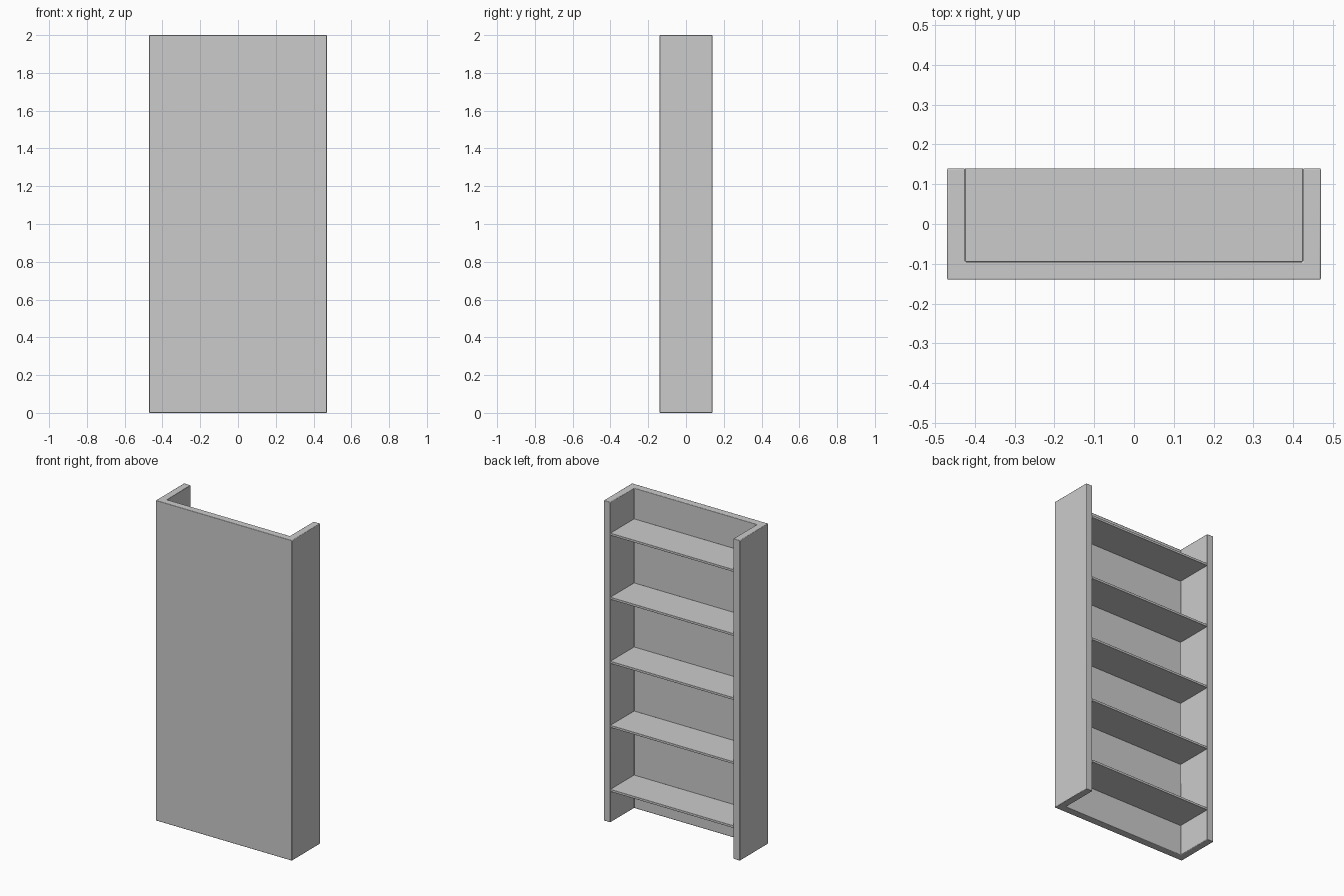
import bpy, bmesh

if "Cube" in bpy.data.objects:
    bpy.data.objects.remove(bpy.data.objects["Cube"])

W, D, H = 0.47, 0.14, 2.0   # half width, half depth, height
T = 0.045                   # panel thickness


def finish(name, bm, bevel):
    bmesh.ops.recalc_face_normals(bm, faces=bm.faces)
    mesh = bpy.data.meshes.new(name)
    bm.to_mesh(mesh)
    bm.free()
    ob = bpy.data.objects.new(name, mesh)
    bpy.context.collection.objects.link(ob)
    mod = ob.modifiers.new("soft_edges", 'BEVEL')
    mod.width = bevel
    mod.segments = 2
    bpy.context.view_layer.objects.active = ob
    ob.select_set(True)
    bpy.ops.object.shade_smooth_by_angle()
    ob.select_set(False)
    return ob


# Shell: U-shaped profile (two sides and closed panel) extruded upward
profile = [(-W, -D), (W, -D), (W, D), (W - T, D),
           (W - T, -D + T), (-W + T, -D + T), (-W + T, D), (-W, D)]
bm = bmesh.new()
face = bm.faces.new([bm.verts.new((x, y, 0)) for x, y in profile])
ext = bmesh.ops.extrude_face_region(bm, geom=[face], use_keep_orig=True)
bmesh.ops.translate(bm, vec=(0, 0, H),
                    verts=[g for g in ext["geom"] if isinstance(g, bmesh.types.BMVert)])
finish("bookcase_shell", bm, 0.003)

# Five thin shelves, evenly spaced
y0, y1 = -D + T, D
for i in range(5):
    bm = bmesh.new()
    bmesh.ops.create_cube(bm, size=1)
    bmesh.ops.scale(bm, vec=(2 * (W - T), y1 - y0, 0.014), verts=bm.verts)
    bmesh.ops.translate(bm, vec=(0, (y0 + y1) / 2, 0.2 + 0.4 * i), verts=bm.verts)
    finish(f"shelf_{i + 1}", bm, 0.001)
